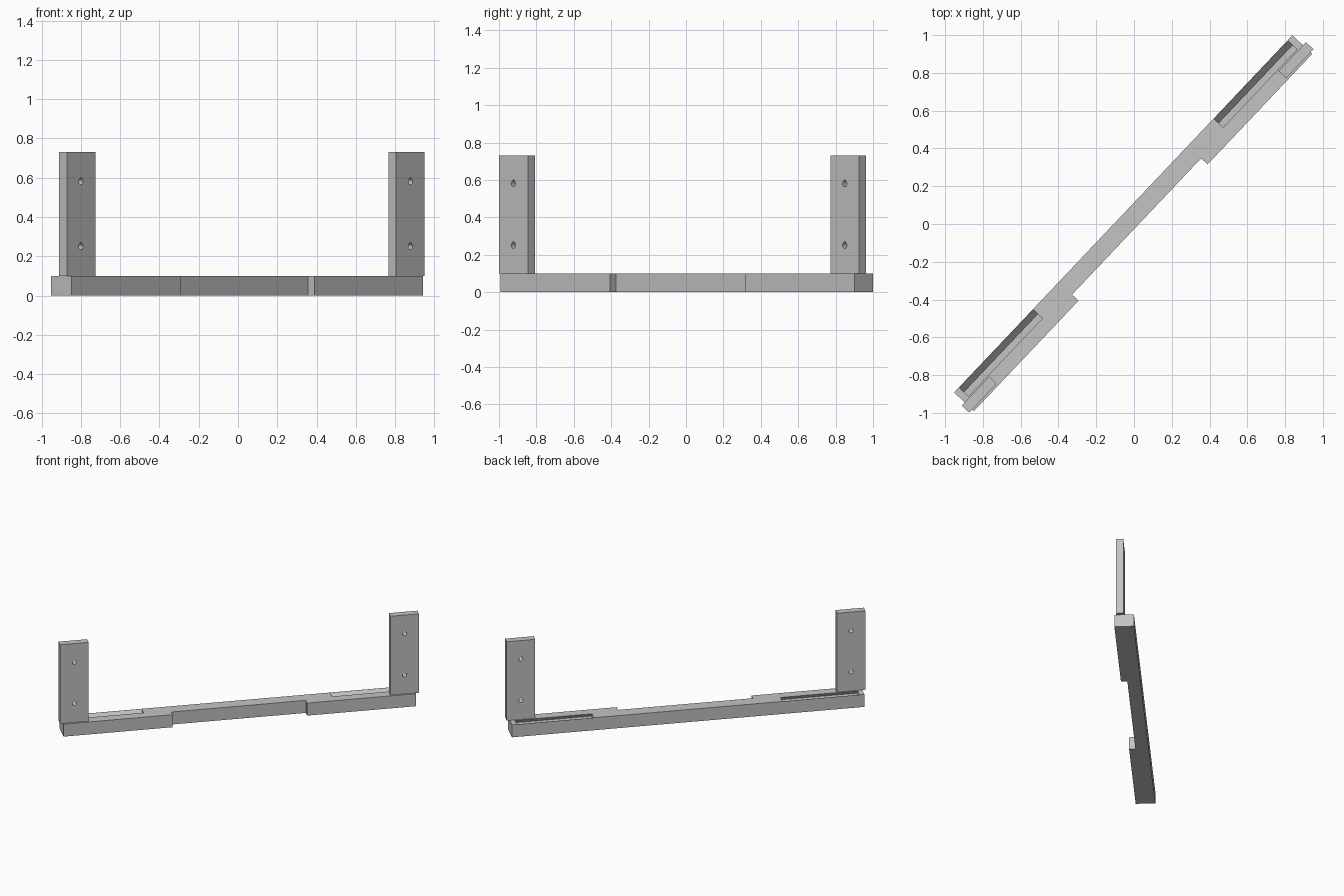
import bpy, bmesh, math
from mathutils import Matrix, Vector

if "Cube" in bpy.data.objects:
    bpy.data.objects.remove(bpy.data.objects["Cube"])

# Everything is laid out along x, then turned about z
TURN = Matrix.Rotation(math.radians(46.55), 4, 'Z')
grey = bpy.data.materials.new("plain_grey")
grey.diffuse_color = (0.55, 0.55, 0.55, 1)
grey.use_nodes = True
grey.node_tree.nodes["Principled BSDF"].inputs["Base Color"].default_value = grey.diffuse_color


def prism(name, outline, sweep):
    """Closed outline of 3D points swept along a vector."""
    bm = bmesh.new()
    face = bm.faces.new([bm.verts.new(p) for p in outline])
    ext = bmesh.ops.extrude_face_region(bm, geom=[face])
    verts = [g for g in ext["geom"] if isinstance(g, bmesh.types.BMVert)]
    bmesh.ops.translate(bm, verts=verts, vec=Vector(sweep))
    bmesh.ops.recalc_face_normals(bm, faces=bm.faces)
    bm.transform(TURN)
    mesh = bpy.data.meshes.new(name)
    bm.to_mesh(mesh)
    bm.free()
    mesh.materials.append(grey)
    obj = bpy.data.objects.new(name, mesh)
    bpy.context.collection.objects.link(obj)
    return obj


def cut(target, cutter):
    cutter.hide_render = True
    cutter.hide_set(True)
    mod = target.modifiers.new(cutter.name, 'BOOLEAN')
    mod.operation = 'DIFFERENCE'
    mod.solver = 'EXACT'
    mod.object = cutter


# Base rail with a shallow recess in the middle of its front
L, N, BACK, FRONT, STEP, H = 1.302, 0.497, 0.078, -0.066, -0.019, 0.10
rail = prism("base_rail", [(-L, BACK, 0), (-L, FRONT, 0), (-N, FRONT, 0), (-N, STEP, 0),
                           (N, STEP, 0), (N, FRONT, 0), (L, FRONT, 0), (L, BACK, 0)],
             (0, 0, H))

for side, s in (("left", -1), ("right", 1)):
    # Slanted groove in the top of the rail, undercut toward the front
    d, up, y0, y1 = 0.034, 0.02, 0.0765, 0.009
    groove = prism(side + "_groove_cutter",
                   [(s * 0.696, y0 + up, H + up), (s * 0.696, y1 + up, H + up),
                    (s * 0.696, y1 - d, H - d), (s * 0.696, y0 - d, H - d)],
                   (s * 0.569, 0, 0))
    cut(rail, groove)

    # Upright post
    a, b = s * 1.114, s * 1.325
    post = prism(side + "_post", [(a, 0.001, H), (b, 0.001, H), (b, -0.054, H), (a, -0.054, H)],
                 (0, 0, 0.63))

    # Teardrop screw holes through the post
    for label, z in (("lower", 0.25), ("upper", 0.58)):
        r = 0.016
        ring = [math.radians(135 + 270 * i / 12) for i in range(13)]
        pts = [(s * 1.22 + r * math.cos(t), 0.03, z + r * math.sin(t)) for t in ring]
        pts.append((s * 1.22, 0.03, z + r * 1.414))
        cut(post, prism(f"{side}_{label}_hole_cutter", pts, (0, -0.12, 0)))
